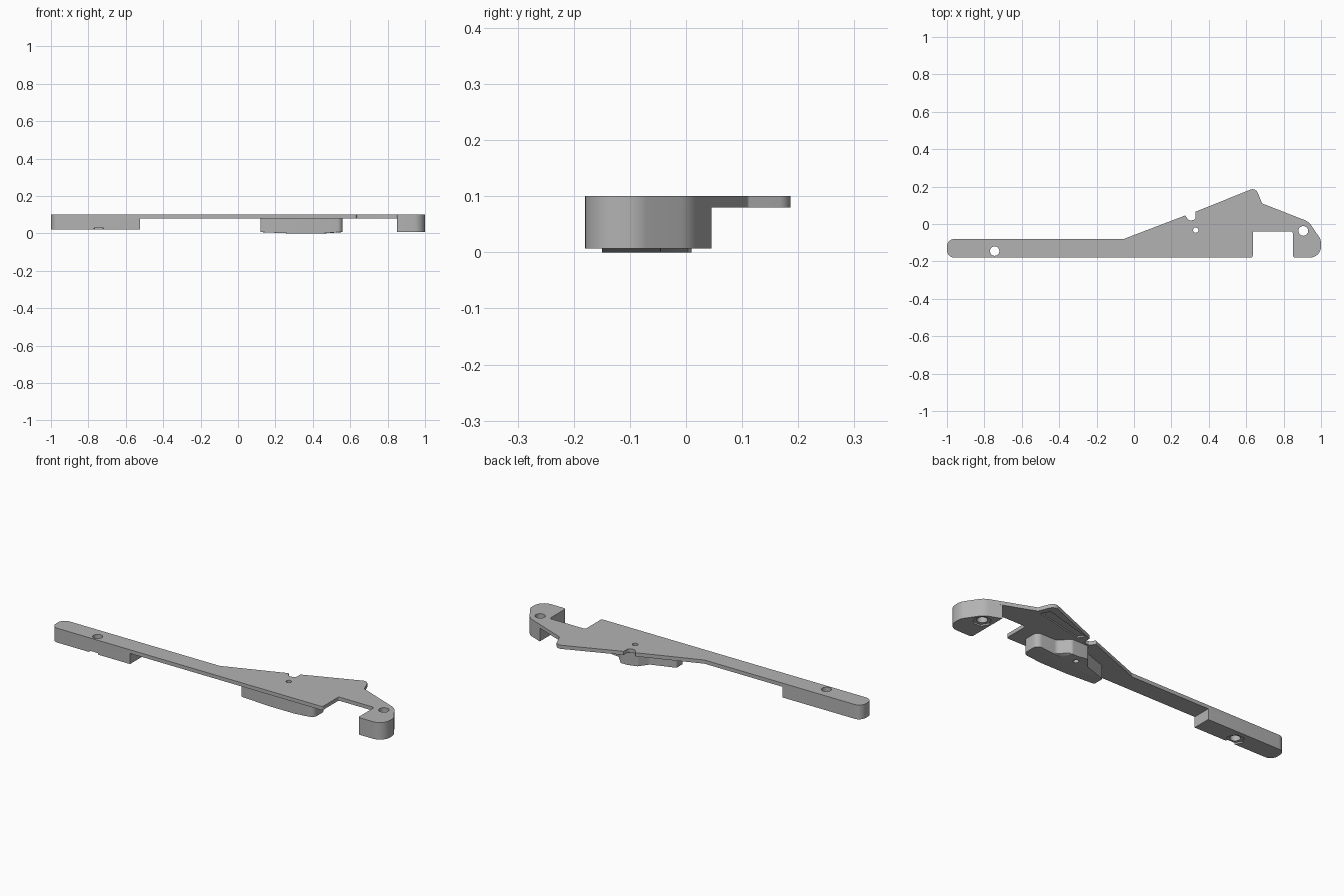
import bpy
import bmesh
from math import cos, sin, pi, tan
from mathutils import Vector

cube = bpy.data.objects.get("Cube")
if cube:
    bpy.data.objects.remove(cube, do_unlink=True)

grey = bpy.data.materials.new("plain_grey")
grey.use_nodes = True
colour = (0.45, 0.45, 0.45, 1)
grey.diffuse_color = colour
grey.node_tree.nodes["Principled BSDF"].inputs["Base Color"].default_value = colour


def rounded(corners, steps=8):
    """Turn (x, y, radius) corners into a filleted outline."""
    outline = []
    for i, (x, y, r) in enumerate(corners):
        p = Vector((x, y))
        if r == 0:
            outline.append(p)
            continue
        before = (Vector(corners[i - 1][:2]) - p).normalized()
        after = (Vector(corners[(i + 1) % len(corners)][:2]) - p).normalized()
        half = before.angle(after) / 2
        centre = p + (before + after).normalized() * (r / sin(half))
        start = p + before * (r / tan(half)) - centre
        end = p + after * (r / tan(half)) - centre
        turn = start.angle(end)
        for k in range(steps + 1):
            t = k / steps
            arc = start * sin((1 - t) * turn) + end * sin(t * turn)
            outline.append(centre + arc / sin(turn))
    return outline


def circle(x, y, r, sides=32, spin=0):
    return [Vector((x + r * cos(2 * pi * i / sides + spin),
                    y + r * sin(2 * pi * i / sides + spin))) for i in range(sides)]


def prism(name, outline, levels):
    """Stack an outline through levels of (z, x_scale, x_centre)."""
    bm = bmesh.new()
    rings = [[bm.verts.new((c + (p.x - c) * s, p.y, z)) for p in outline]
             for z, s, c in levels]
    bm.faces.new(rings[0])
    bm.faces.new(rings[-1])
    n = len(outline)
    for low, high in zip(rings, rings[1:]):
        for i in range(n):
            j = (i + 1) % n
            bm.faces.new((low[i], low[j], high[j], high[i]))
    bmesh.ops.recalc_face_normals(bm, faces=bm.faces)
    mesh = bpy.data.meshes.new(name)
    bm.to_mesh(mesh)
    bm.free()
    mesh.materials.append(grey)
    obj = bpy.data.objects.new(name, mesh)
    bpy.context.collection.objects.link(obj)
    return obj


def straight(low, high):
    return [(low, 1, 0), (high, 1, 0)]


def cut(target, outline, low, high):
    cutter = prism("cutter", outline, straight(low, high))
    cutter.hide_render = True
    mod = target.modifiers.new("cut", "BOOLEAN")
    mod.operation = "DIFFERENCE"
    mod.solver = "EXACT"
    mod.object = cutter
    bpy.context.view_layer.objects.active = target
    bpy.ops.object.modifier_apply(modifier=mod.name)
    bpy.data.objects.remove(cutter, do_unlink=True)


FRONT, BAR_BACK, UNDER, TOP = -0.18, -0.08, 0.08, 0.10

# Corner runs shared by the plate and the blocks under it
handle_end = [(-1, BAR_BACK, 0.04), (-1, FRONT, 0.04)]
hook_end = [(0.85, FRONT, 0.012), (1, FRONT, 0.06), (1, -0.085, 0.06),
            (0.935, 0.012, 0.08)]

# Thin top plate with its slanted back, notch and hook
plate_corners = handle_end + [
    (0.635, FRONT, 0.012), (0.635, -0.04, 0.006), (0.85, -0.04, 0.012),
] + hook_end + [
    (0.685, 0.11, 0.01), (0.65, 0.195, 0.03),
    (0.33, 0.066, 0), (0.33, 0.02, 0.02), (0.29, 0.02, 0.015),
    (0.275, 0.046, 0.006), (-0.055, BAR_BACK, 0.02),
]
top_plate = prism("top_plate", rounded(plate_corners), straight(UNDER, TOP))

# Blocks beneath the plate
handle_block = prism(
    "handle_block",
    rounded(handle_end + [(-0.525, FRONT, 0), (-0.525, BAR_BACK, 0)]),
    straight(0.022, UNDER))
hook_block = prism(
    "hook_block", rounded(hook_end + [(0.85, 0.045, 0)]), straight(0.007, UNDER))

# Central block, with a shallow sloping belly
centre_corners = [
    (0.12, -0.15, 0.01), (0.56, -0.15, 0.03), (0.56, -0.045, 0.03),
    (0.44, -0.045, 0.03), (0.39, 0.01, 0.02), (0.29, 0.01, 0.02),
    (0.25, -0.045, 0.03), (0.12, -0.09, 0.01),
]
centre_block = prism("centre_block", rounded(centre_corners),
                     [(0, 0.4, 0.39), (0.007, 1, 0), (UNDER, 1, 0)])

# Screw holes, with hexagonal nut pockets below
for block, x, y, r, base in ((handle_block, -0.745, -0.145, 0.025, 0.022),
                             (hook_block, 0.905, -0.037, 0.026, 0.007)):
    cut(top_plate, circle(x, y, r), 0.05, 0.2)
    cut(block, circle(x, y, r), -0.1, 0.2)
    cut(block, circle(x, y, 0.046, 6), -0.1, base + 0.008)

# Pivot hole through the plate and central block
for part in (top_plate, centre_block):
    cut(part, circle(0.33, -0.033, 0.014), -0.1, 0.2)

# Shallow slanted recess on the underside of the plate
recess = [(0.38, 0.035, 0), (0.66, 0.098, 0), (0.635, 0.145, 0), (0.36, 0.07, 0)]
cut(top_plate, rounded(recess), 0.05, UNDER + 0.008)

# Smooth the rounded walls, keep the edges sharp
for part in (top_plate, handle_block, hook_block, centre_block):
    bpy.ops.object.select_all(action="DESELECT")
    part.select_set(True)
    bpy.context.view_layer.objects.active = part
    bpy.ops.object.shade_smooth_by_angle(angle=pi / 6)
